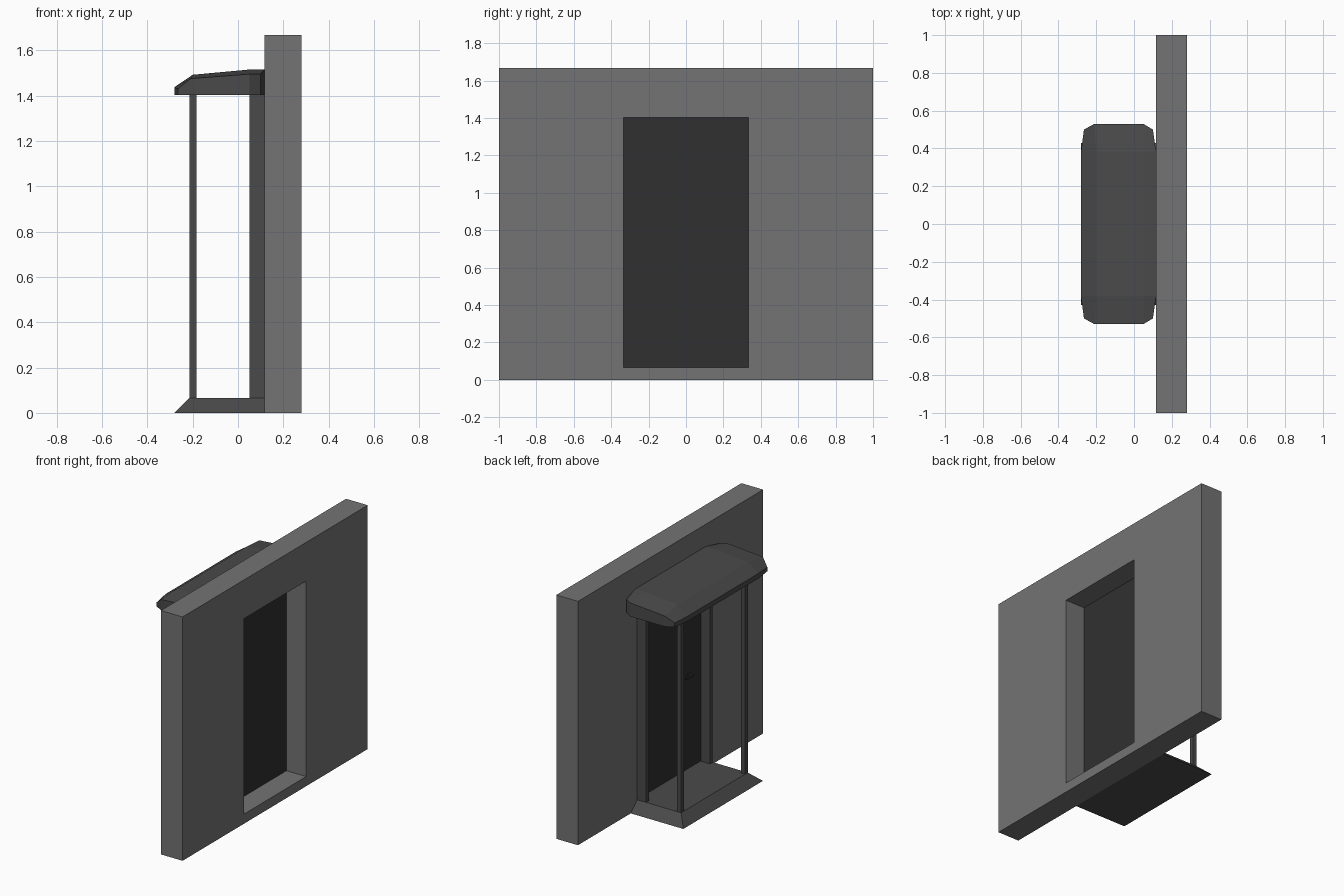
import bpy, bmesh

if "Cube" in bpy.data.objects:
    bpy.data.objects.remove(bpy.data.objects["Cube"])


def material(name, v):
    m = bpy.data.materials.new(name)
    m.diffuse_color = (v, v, v, 1)
    m.use_nodes = True
    m.node_tree.nodes["Principled BSDF"].inputs["Base Color"].default_value = m.diffuse_color
    return m


LIGHT, MID, DARK = material("wall_grey", .172), material("trim_grey", .068), material("door_grey", .03)


def make(name, verts, faces, mat):
    bm = bmesh.new()
    vs = [bm.verts.new(v) for v in verts]
    for f in faces:
        bm.faces.new([vs[i] for i in f])
    bmesh.ops.recalc_face_normals(bm, faces=bm.faces[:])
    me = bpy.data.meshes.new(name)
    bm.to_mesh(me)
    bm.free()
    me.materials.append(mat)
    ob = bpy.data.objects.new(name, me)
    bpy.context.collection.objects.link(ob)
    return ob


BOX = [(0, 1, 2, 3), (4, 5, 6, 7)] + [(i, (i + 1) % 4, (i + 1) % 4 + 4, i + 4) for i in range(4)]


def rect(x0, x1, y0, y1, z):
    return [(x0, y0, z), (x1, y0, z), (x1, y1, z), (x0, y1, z)]


def box(name, x0, x1, y0, y1, z0, z1, mat):
    return make(name, rect(x0, x1, y0, y1, z0) + rect(x0, x1, y0, y1, z1), BOX, mat)


# Wall with a doorway cut through it
X0, X1, W, Z0, Z1 = .117, .281, .335, .066, 1.402
loops = []
for x in (X0, X1):
    for hw, lo, hi in ((1, 0, 1.667), (W, Z0, Z1)):
        loops += [(x, -hw, lo), (x, hw, lo), (x, hw, hi), (x, -hw, hi)]
faces = []
for a, b in ((0, 4), (4, 12), (12, 8), (8, 0)):
    for i in range(4):
        j = (i + 1) % 4
        faces.append((a + i, a + j, b + j, b + i))
make("wall", loops, faces, LIGHT)

# Door leaf, with a lever handle on a stub
box("door", X0 + .003, .132, -W, W, Z0, Z1, DARK)
box("door_handle", .09, .10, -.21, -.14, .70, .715, DARK)
box("handle_stub", .10, .122, -.21, -.195, .70, .715, DARK)

# Doorstep with sloping sides
make("step", rect(-.281, X0, -.43, .43, 0) + rect(-.215, X0, -.36, .36, Z0), BOX, MID)

# Front posts and the pilasters against the wall
for side, s in (("left", 1), ("right", -1)):
    ya, yb = sorted((s * .33, s * .36))
    box(f"{side}_front_post", -.215, -.184, ya, yb, Z0, Z1, MID)
    box(f"{side}_pilaster", .05, X0, ya, yb, Z0, Z1, MID)

# Canopy: four cross rows of top points, walled down to a flat underside
outer = [(-.265, .50, 1.43), (-.21, .53, 1.475), (.05, .53, 1.495), (.1, .50, 1.495)]
inner = [(-.281, .38, 1.437), (-.2, .38, 1.492), (.05, .38, 1.515), (X0, .38, 1.515)]


def flip(row):
    return [(x, -y, z) for x, y, z in row]


top = outer + inner + flip(inner) + flip(outer)
verts = top + [(x, y, Z1) for x, y, z in top]
faces = [(r * 4 + c, r * 4 + c + 1, r * 4 + c + 5, r * 4 + c + 4) for r in range(3) for c in range(3)]
rim = [0, 1, 2, 3, 7, 11, 15, 14, 13, 12, 8, 4]
faces += [(a, b, b + 16, a + 16) for a, b in zip(rim, rim[1:] + rim[:1])]
faces.append([i + 16 for i in rim])
# only the rim points are used underneath
used = sorted({i for f in faces for i in f})
index = {v: i for i, v in enumerate(used)}
make("canopy", [verts[i] for i in used], [[index[i] for i in f] for f in faces], MID)
